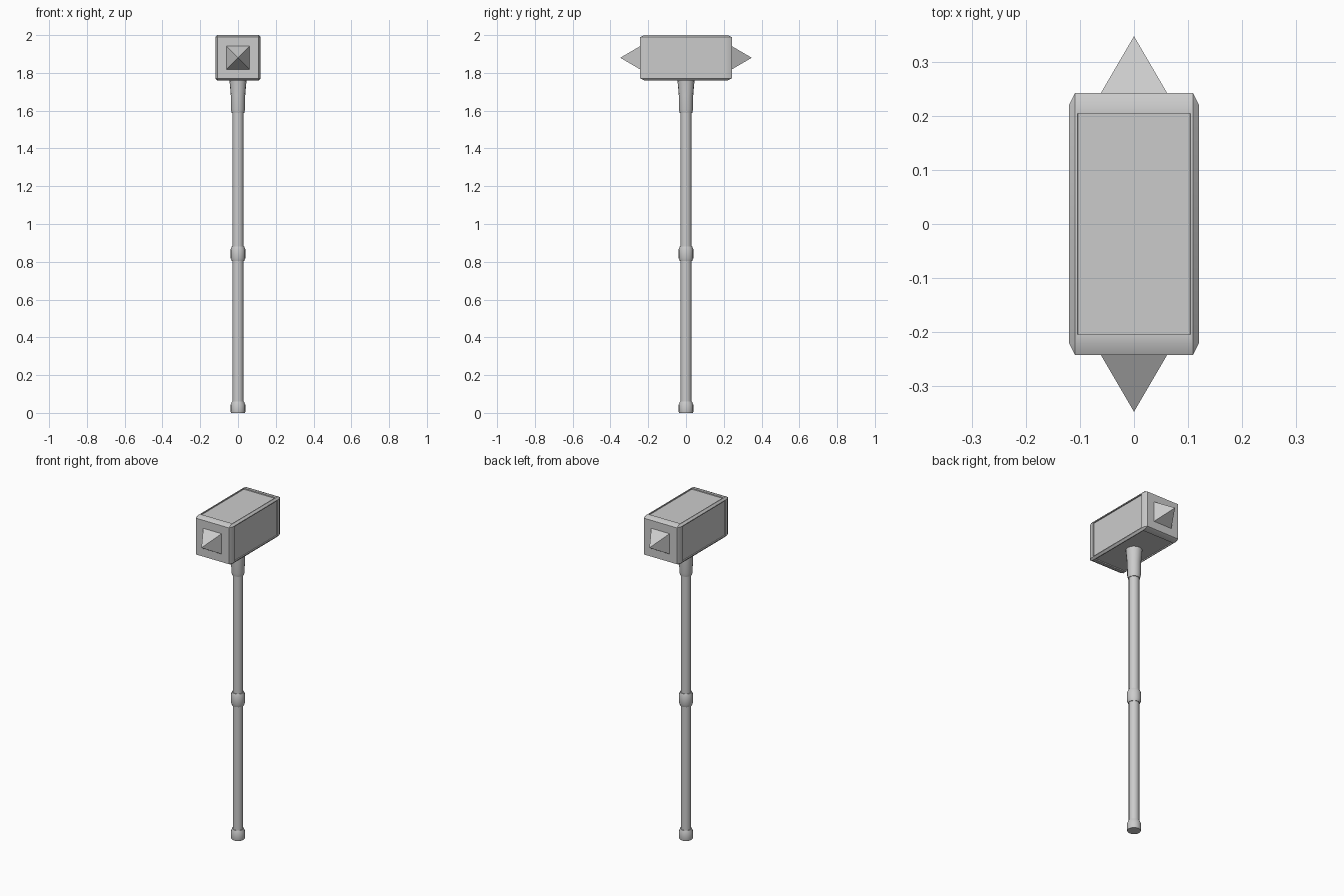
import bpy, bmesh, math
from mathutils import Matrix, Vector

if "Cube" in bpy.data.objects:
    bpy.data.objects.remove(bpy.data.objects["Cube"])

SIDES = 16
HEAD_Z = 1.88


def finish(name, bm):
    bmesh.ops.recalc_face_normals(bm, faces=bm.faces)
    mesh = bpy.data.meshes.new(name)
    bm.to_mesh(mesh)
    bm.free()
    ob = bpy.data.objects.new(name, mesh)
    bpy.context.collection.objects.link(ob)
    bpy.ops.object.select_all(action='DESELECT')
    ob.select_set(True)
    bpy.context.view_layer.objects.active = ob
    bpy.ops.object.shade_smooth_by_angle(angle=math.radians(30))
    return ob


def lathe(name, profile):
    """Closed round part from (radius, z) points."""
    bm = bmesh.new()
    rings = [[bm.verts.new((r * math.cos(math.tau * i / SIDES),
                            r * math.sin(math.tau * i / SIDES), z))
              for i in range(SIDES)] for r, z in profile]
    for a, b in zip(rings, rings[1:]):
        for i in range(SIDES):
            j = (i + 1) % SIDES
            bm.faces.new((a[i], a[j], b[j], b[i]))
    bm.faces.new(rings[0])
    bm.faces.new(rings[-1])
    return finish(name, bm)


# Handle and its fittings
lathe("shaft", [(0.029, 0.02), (0.029, 1.62)])
lathe("pommel", [(0.037, 0), (0.039, 0.008), (0.039, 0.042), (0.032, 0.06)])
lathe("grip_ring", [(0.033, 0.803), (0.039, 0.82), (0.039, 0.865), (0.033, 0.882)])
lathe("head_collar", [(0.033, 1.588), (0.037, 1.607), (0.038, 1.68), (0.047, 1.78)])

# Hammer head: bevelled cube stretched along y, with sunken panels
bm = bmesh.new()
bmesh.ops.create_cube(bm, size=2)
bmesh.ops.bevel(bm, geom=bm.edges[:], offset=0.09, segments=1, affect='EDGES')
bmesh.ops.scale(bm, vec=(0.12, 0.243, 0.12), verts=bm.verts)
bm.normal_update()
panels = [f for f in bm.faces
          if max(abs(f.normal.x), abs(f.normal.z)) > 0.99]
for f in panels:
    normal = f.normal.copy()
    center = f.calc_center_median()
    bmesh.ops.inset_individual(bm, faces=[f], thickness=0.007)
    # Wider rim at the two ends of the panel
    for v in f.verts:
        v.co.y = math.copysign(0.205, v.co.y)
    bmesh.ops.inset_individual(bm, faces=[f], thickness=0.001)
    bmesh.ops.translate(bm, verts=f.verts[:], vec=-normal * 0.006)
bmesh.ops.translate(bm, verts=bm.verts, vec=(0, 0, HEAD_Z))
finish("hammer_head", bm)

# Pyramid spikes on both striking faces
for name, s in (("front_spike", -1), ("back_spike", 1)):
    bm = bmesh.new()
    base = [bm.verts.new((x * 0.063, s * 0.24, HEAD_Z + z * 0.063))
            for x, z in ((-1, -1), (1, -1), (1, 1), (-1, 1))]
    tip = bm.verts.new((0, s * 0.348, HEAD_Z))
    bm.faces.new(base)
    for i in range(4):
        bm.faces.new((base[i], base[(i + 1) % 4], tip))
    finish(name, bm)
